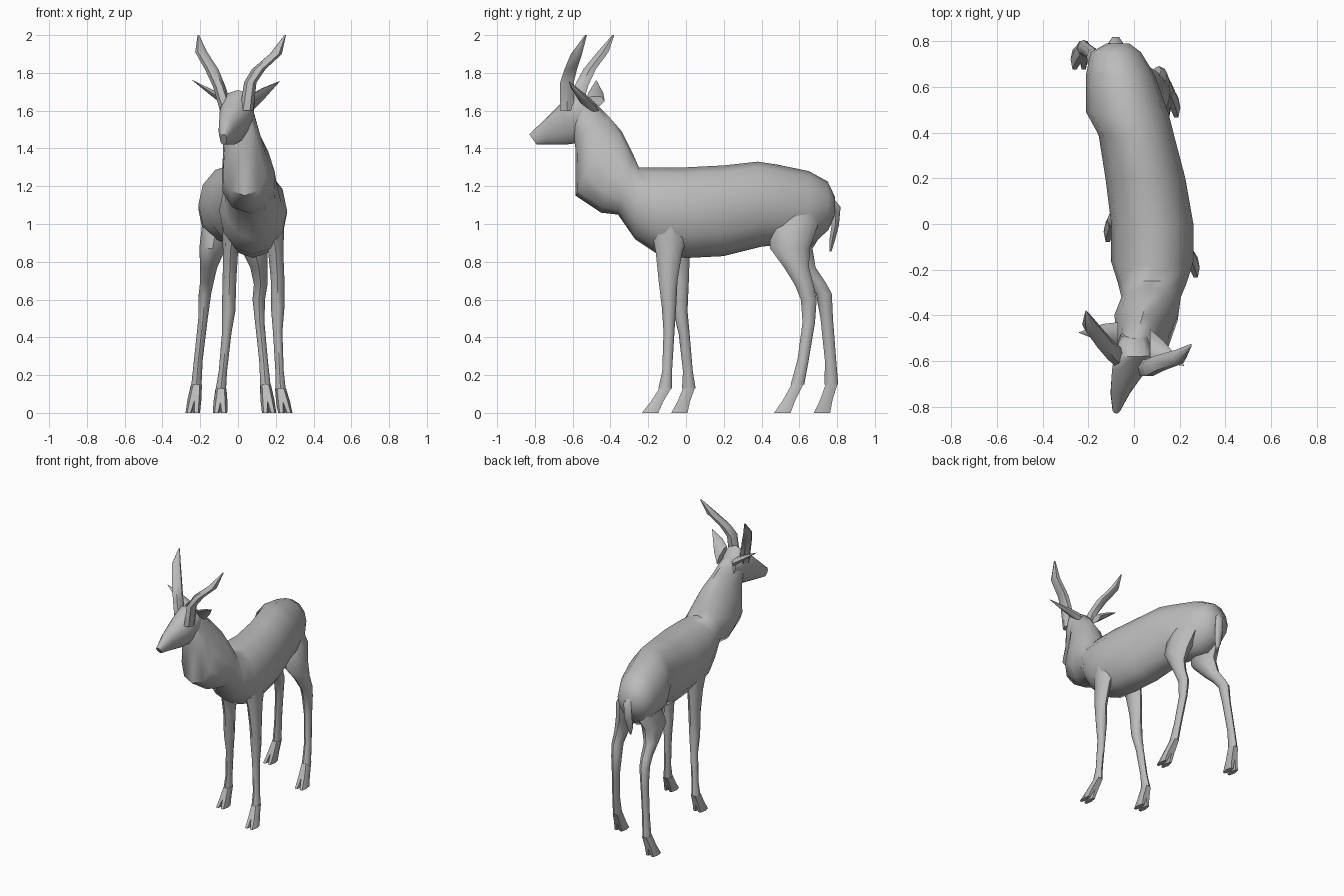
import bpy, bmesh, math
from mathutils import Vector

if "Cube" in bpy.data.objects:
    bpy.data.objects.remove(bpy.data.objects["Cube"])

hide = bpy.data.materials.new("plain grey")
hide.use_nodes = True
grey = (0.5, 0.5, 0.5, 1)
hide.diffuse_color = grey
hide.node_tree.nodes["Principled BSDF"].inputs["Base Color"].default_value = grey


def loft(name, rings, sides=10, crease=50):
    """Skin rings given as (centre, half axis, half axis, sag) and cap both ends.
    Sag widens the lower half of a ring and narrows the upper half."""
    bm = bmesh.new()
    loops = []
    for centre, a, b, sag in rings:
        angles = [math.tau * i / sides for i in range(sides)]
        loops.append([bm.verts.new(Vector(centre) + Vector(b) * math.sin(t)
                                   + Vector(a) * math.cos(t) * (1 - sag * math.sin(t)))
                      for t in angles])
    for lower, upper in zip(loops, loops[1:]):
        for i in range(sides):
            j = (i + 1) % sides
            bm.faces.new((lower[i], lower[j], upper[j], upper[i]))
    bm.faces.new(loops[0])
    bm.faces.new(loops[-1])
    bmesh.ops.recalc_face_normals(bm, faces=bm.faces)
    mesh = bpy.data.meshes.new(name)
    bm.to_mesh(mesh)
    bm.free()
    mesh.materials.append(hide)
    obj = bpy.data.objects.new(name, mesh)
    bpy.context.collection.objects.link(obj)
    bpy.ops.object.select_all(action='DESELECT')
    obj.select_set(True)
    bpy.context.view_layer.objects.active = obj
    bpy.ops.object.shade_smooth_by_angle(angle=math.radians(crease))


def profile_loft(name, rows, sides=12):
    """Rows: middle x, half width, underside and topside points (y, z), sag."""
    rings = []
    for x, width, y_low, z_low, y_top, z_top, sag in rows:
        low, top = Vector((x, y_low, z_low)), Vector((x, y_top, z_top))
        rings.append(((low + top) / 2, (width, 0, 0), (top - low) / 2, sag))
    loft(name, rings, sides)


def limb_loft(name, path, sizes, sides=8):
    """Level rings along a path, sized by (half width, half depth)."""
    loft(name, [(p, (w, 0, 0), (0, d, 0), 0) for p, (w, d) in zip(path, sizes)], sides)


# Torso and neck, from rump to throat
profile_loft("torso_and_neck", [
    (-.07, .05, .79, 1.05, .79, 1.14, 0),
    (-.08, .11, .755, .97, .75, 1.225, 0),
    (-.06, .15, .66, .88, .65, 1.28, 0),
    (-.03, .18, .5, .89, .48, 1.315, 0),
    (.01, .165, .4, .88, .38, 1.33, 0),
    (.05, .175, .2, .83, .2, 1.31, 0),
    (.08, .18, 0, .82, 0, 1.3, 0),
    (.08, .18, -.15, .84, -.18, 1.3, 0),
    (.08, .15, -.27, .92, -.25, 1.3, 0),
    (.075, .13, -.36, 1.05, -.28, 1.37, .1),
    (.055, .14, -.45, 1.06, -.34, 1.49, .25),
    (.035, .115, -.585, 1.15, -.41, 1.57, .3),
    (.015, .09, -.585, 1.4, -.47, 1.63, .1),
    (0, .075, -.6, 1.5, -.55, 1.69, 0),
])

# Head, turned slightly to one side, broadest across the brow
profile_loft("head", [
    (0, .06, -.47, 1.5, -.5, 1.66, -.2),
    (0, .085, -.56, 1.43, -.58, 1.71, -.35),
    (-.02, .075, -.64, 1.42, -.64, 1.66, -.35),
    (-.06, .043, -.74, 1.42, -.74, 1.56, -.2),
    (-.077, .018, -.79, 1.42, -.83, 1.475, 0),
])

# Legs, each with its own stride
fore_sizes = [(.065, .11), (.04, .07), (.036, .05), (.036, .038),
              (.025, .029), (.022, .026), (.027, .036)]
hind_sizes = [(.05, .09), (.08, .13), (.07, .105), (.045, .066), (.036, .05),
              (.033, .042), (.025, .033), (.023, .03), (.027, .036)]
legs = {
    "front_left": (fore_sizes, [
        (.18, -.08, 1.0), (.2, -.09, .85), (.21, -.095, .7), (.21, -.09, .56),
        (.21, -.09, .43), (.22, -.1, .22), (.225, -.11, .13)], (.25, -.19, 0)),
    "front_right": (fore_sizes, [
        (-.02, -.08, 1.0), (-.04, -.05, .85), (-.045, -.035, .7), (-.05, -.03, .54),
        (-.06, -.01, .42), (-.08, .01, .22), (-.09, .015, .13)], (-.095, -.035, 0)),
    "hind_left": (hind_sizes, [
        (.02, .58, 1.13), (.05, .57, 1.0), (.085, .55, .87), (.11, .585, .77), (.12, .625, .68),
        (.11, .65, .6), (.115, .65, .48), (.135, .62, .28), (.145, .59, .15)], (.165, .51, 0)),
    "hind_right": (hind_sizes, [
        (-.09, .63, 1.13), (-.11, .62, 1.0), (-.135, .565, .87), (-.155, .62, .77), (-.165, .69, .69),
        (-.175, .73, .63), (-.185, .745, .5), (-.21, .765, .28), (-.22, .77, .15)], (-.24, .72, 0)),
}
for name, (sizes, path, toe) in legs.items():
    limb_loft(name + "_leg", path, sizes)
    # Cloven hoof: two toes that part towards the ground
    ankle, tip = Vector(path[-1]), Vector(toe)
    for side, label in ((1, "outer"), (-1, "inner")):
        spread = Vector((.02 * side, 0, 0))
        limb_loft(f"{name}_{label}_toe",
                  [ankle + spread * .3, ankle.lerp(tip, .55) + spread * .6, tip + spread],
                  [(.023, .036), (.025, .038), (.018, .05)], 6)

# Horns
horn_sizes = [(.036, .042), (.033, .042), (.036, .038), (.032, .034), (.004, .006)]
limb_loft("left_horn", [(.045, -.63, 1.6), (.065, -.63, 1.75), (.11, -.61, 1.82),
                        (.2, -.58, 1.9), (.25, -.53, 2)], horn_sizes, 6)
limb_loft("right_horn", [(-.06, -.59, 1.6), (-.1, -.555, 1.73), (-.14, -.51, 1.82),
                         (-.195, -.44, 1.91), (-.21, -.385, 2)], horn_sizes, 6)

# Ears
for name, base, tip, breadth in (
        ("left_ear", (.07, -.52, 1.64), (.22, -.62, 1.755), (0, .06, -.04)),
        ("right_ear", (-.07, -.48, 1.65), (-.24, -.475, 1.76), (0, .05, 0))):
    base, tip, breadth = Vector(base), Vector(tip), Vector(breadth)
    thickness = Vector((0, .004, .03))
    loft(name, [(base, breadth, thickness, 0),
                (base.lerp(tip, .4), breadth * .8, thickness * .7, 0),
                (tip, breadth * .03, thickness * .05, 0)], 6)

# Tail
limb_loft("tail", [(-.08, .76, 1.14), (-.08, .795, 1.09), (-.08, .79, .99),
                   (-.085, .775, .92), (-.085, .765, .855)],
          [(.02, .02), (.03, .027), (.034, .022), (.026, .018), (.004, .006)], 6)
